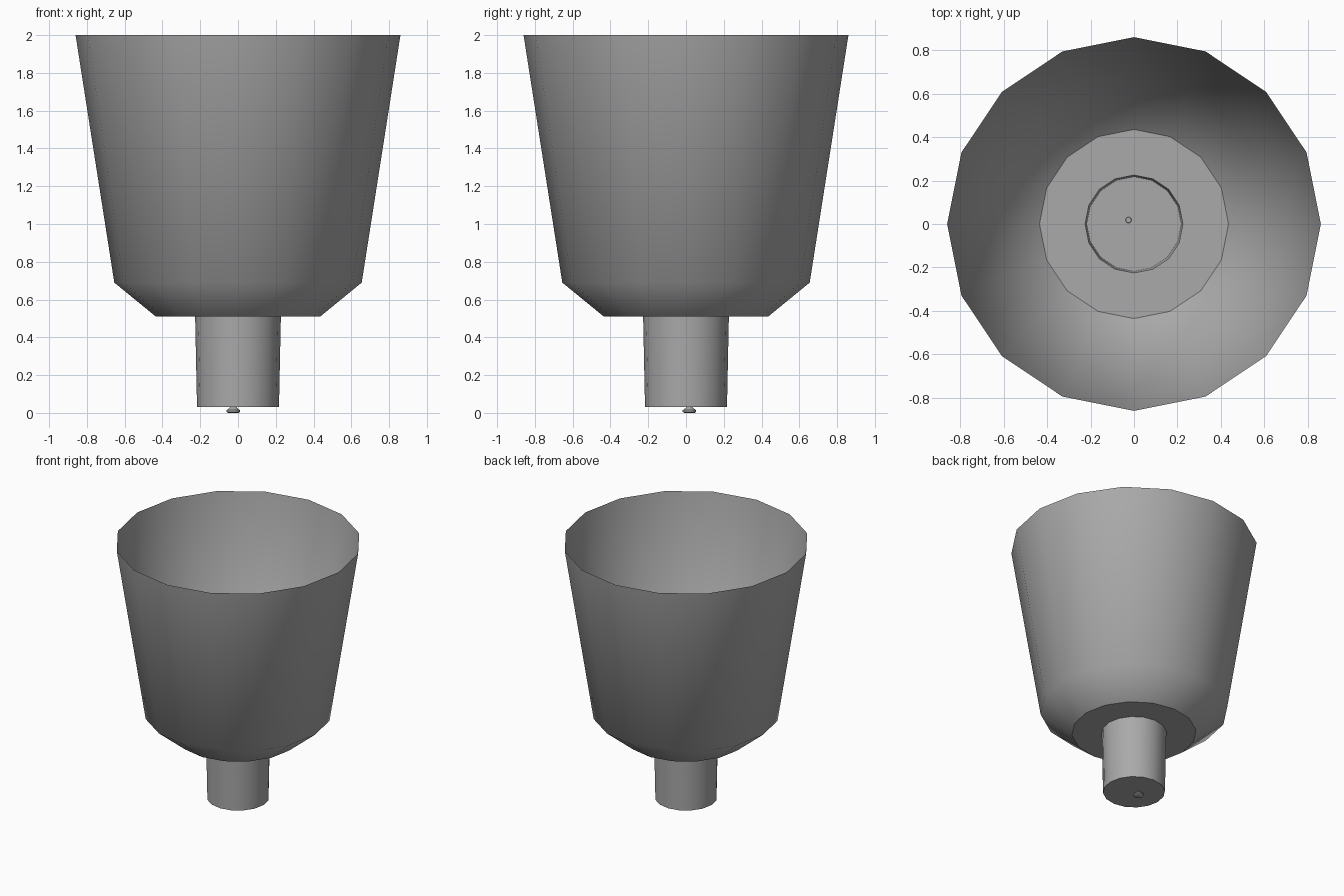
import bpy, bmesh, math

cube = bpy.data.objects.get("Cube")
if cube:
    bpy.data.objects.remove(cube)

GREY = (0.4, 0.4, 0.4, 1.0)
grey = bpy.data.materials.new("plain grey")
grey.use_nodes = True
grey.diffuse_color = GREY
grey.node_tree.nodes["Principled BSDF"].inputs["Base Color"].default_value = GREY


def lathe(name, profile, sides=16, centre=(0, 0), cap_first=False, cap_last=False, smooth=45):
    """Turn (radius, height) points about a vertical axis, bottom to top."""
    bm = bmesh.new()
    rings = []
    for r, z in profile:
        angles = [2 * math.pi * i / sides for i in range(sides)]
        rings.append([bm.verts.new((centre[0] + r * math.cos(a), centre[1] + r * math.sin(a), z))
                      for a in angles])
    for low, high in zip(rings, rings[1:]):
        for i in range(sides):
            j = (i + 1) % sides
            bm.faces.new((low[i], low[j], high[j], high[i]))
    if cap_first:
        bm.faces.new(rings[0][::-1])
    if cap_last:
        bm.faces.new(rings[-1])
    mesh = bpy.data.meshes.new(name)
    bm.to_mesh(mesh)
    bm.free()
    obj = bpy.data.objects.new(name, mesh)
    bpy.context.collection.objects.link(obj)
    mesh.materials.append(grey)
    bpy.ops.object.select_all(action='DESELECT')
    obj.select_set(True)
    bpy.context.view_layer.objects.active = obj
    bpy.ops.object.shade_smooth_by_angle(angle=math.radians(smooth))
    return obj


# Thin open bowl with a softened lower shoulder
lathe("bowl_wall", [(0.435, 0.51), (0.655, 0.69), (0.86, 2.0)])
# Flat ring joining the bowl to the stem, kept crisp at its rim
lathe("bowl_floor", [(0.225, 0.51), (0.435, 0.51)])
# Hollow stem closed at the bottom
lathe("stem", [(0.217, 0.032), (0.227, 0.51)], cap_first=True)
# Small off-centre button under the stem, its pin just reaching through
lathe("button", [(0.028, 0.0), (0.036, 0.006), (0.036, 0.014), (0.022, 0.024), (0.012, 0.034)],
      centre=(-0.025, 0.018), cap_first=True, cap_last=True)
